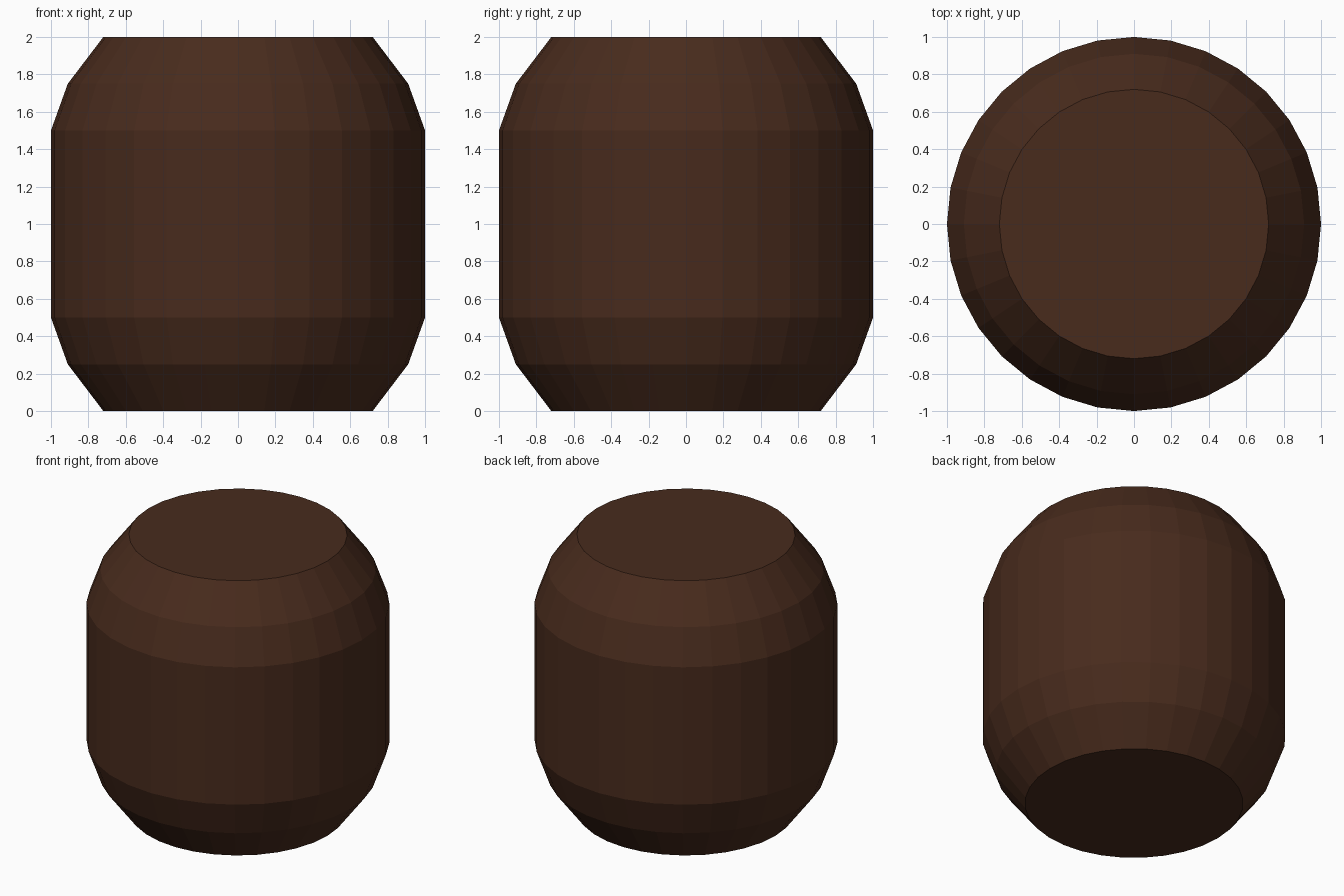
import bpy, bmesh
from math import cos, sin, tau

if "Cube" in bpy.data.objects:
    bpy.data.objects.remove(bpy.data.objects["Cube"])

SIDES = 32
# Barrel profile: (radius, height)
PROFILE = [(0.72, 0), (0.91, 0.25), (1, 0.5), (1, 1.5), (0.91, 1.75), (0.72, 2)]

# Rings of vertices around the z axis
bm = bmesh.new()
rings = [[bm.verts.new((r * cos(tau * i / SIDES), r * sin(tau * i / SIDES), z))
          for i in range(SIDES)] for r, z in PROFILE]

# Flat-faced side wall
for low, high in zip(rings, rings[1:]):
    for i in range(SIDES):
        j = (i + 1) % SIDES
        bm.faces.new((low[i], low[j], high[j], high[i]))

# Bottom and lid
bm.faces.new(rings[0][::-1])
bm.faces.new(rings[-1])

mesh = bpy.data.meshes.new("barrel")
bm.to_mesh(mesh)
bm.free()

# Dark brown wood
wood = bpy.data.materials.new("dark_wood")
wood.diffuse_color = (0.065, 0.024, 0.012, 1)
wood.use_nodes = True
wood.node_tree.nodes["Principled BSDF"].inputs["Base Color"].default_value = wood.diffuse_color
mesh.materials.append(wood)

barrel = bpy.data.objects.new("barrel", mesh)
bpy.context.collection.objects.link(barrel)
